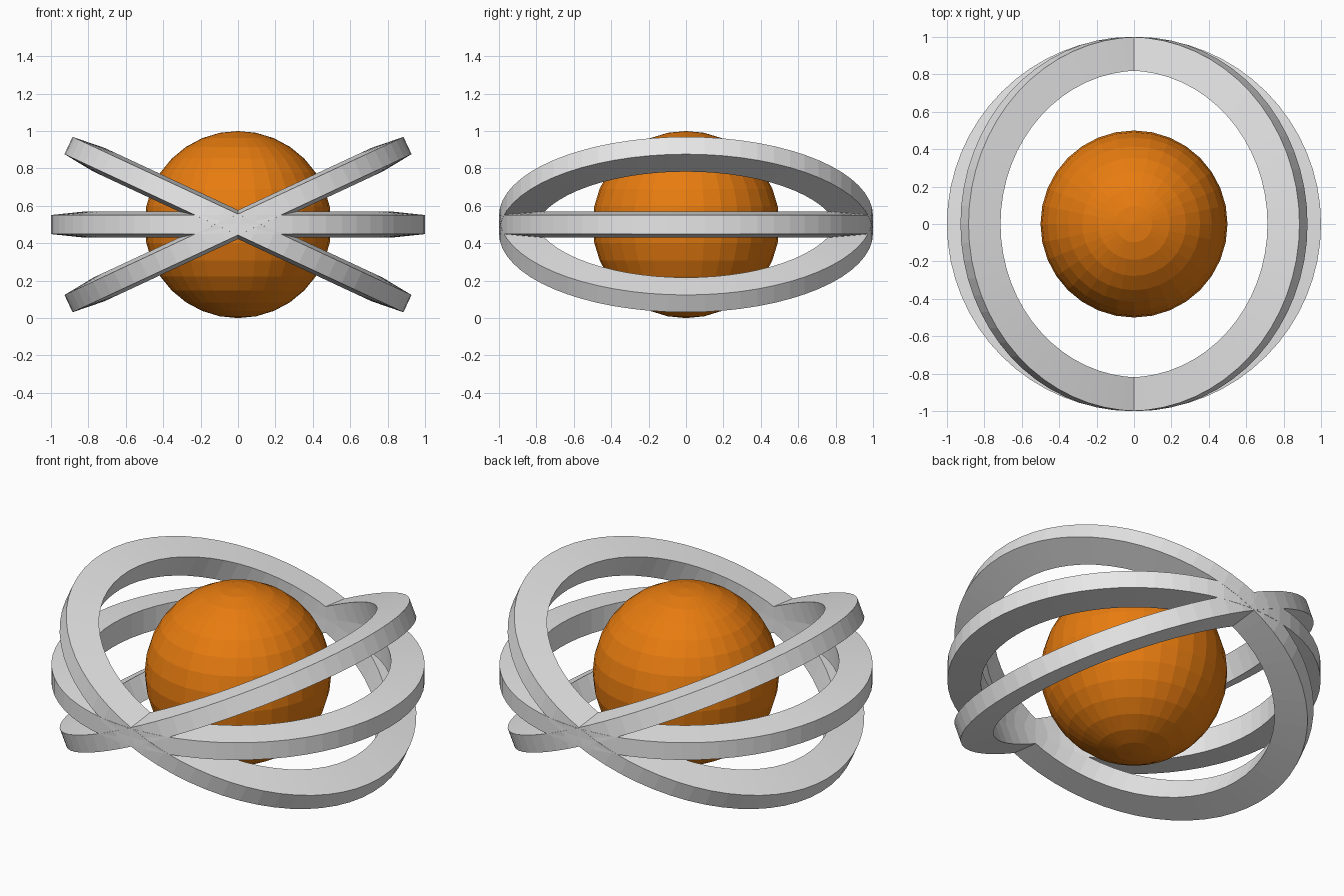
import bpy
import bmesh
from math import radians
from mathutils import Matrix, Vector

cube = bpy.data.objects.get("Cube")
if cube:
    bpy.data.objects.remove(cube, do_unlink=True)

CENTRE = Vector((0, 0, 0.5))


def material(name, colour):
    mat = bpy.data.materials.new(name)
    mat.use_nodes = True
    mat.diffuse_color = colour
    mat.node_tree.nodes["Principled BSDF"].inputs["Base Color"].default_value = colour
    return mat


def add_object(name, bm, mat):
    bmesh.ops.recalc_face_normals(bm, faces=bm.faces)
    mesh = bpy.data.meshes.new(name)
    bm.to_mesh(mesh)
    bm.free()
    mesh.materials.append(mat)
    obj = bpy.data.objects.new(name, mesh)
    obj.location = CENTRE
    bpy.context.collection.objects.link(obj)
    return obj


orange = material("orange", (0.8, 0.2, 0.005, 1))
grey = material("light grey", (0.8, 0.8, 0.8, 1))

# Faceted core ball
bm = bmesh.new()
bmesh.ops.create_uvsphere(bm, u_segments=32, v_segments=16, radius=0.5)
add_object("core_ball", bm, orange)


# Flat hoop, slightly thicker at its inner rim, tilted about the y axis
def hoop(name, tilt):
    bm = bmesh.new()
    profile = [(1, -0.051), (1, 0.051), (0.82, 0.07), (0.82, -0.07)]
    verts = [bm.verts.new((r, 0, z)) for r, z in profile]
    edges = [bm.edges.new((verts[i - 1], verts[i])) for i in range(4)]
    bmesh.ops.spin(bm, geom=verts + edges, cent=(0, 0, 0), axis=(0, 0, 1),
                   angle=radians(360), steps=64, use_merge=True)
    bmesh.ops.remove_doubles(bm, verts=bm.verts, dist=0.0001)
    bm.transform(Matrix.Rotation(radians(tilt), 4, "Y"))
    add_object(name, bm, grey)


for name, tilt in (("level_ring", 0), ("left_raised_ring", -25), ("right_raised_ring", 25)):
    hoop(name, tilt)
